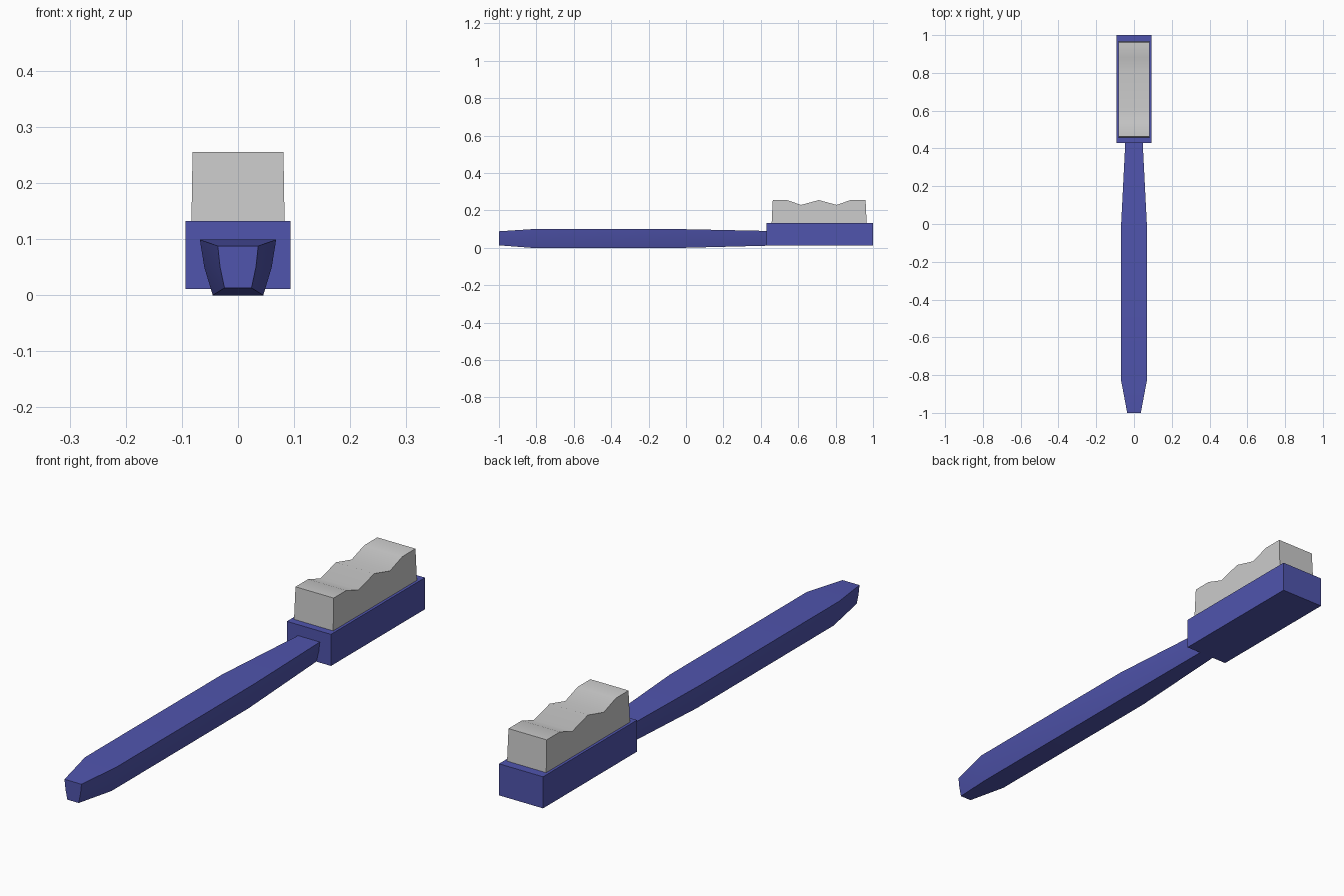
import bpy, math

if "Cube" in bpy.data.objects:
    bpy.data.objects.remove(bpy.data.objects["Cube"])

blue = bpy.data.materials.new("blue_plastic")
blue.diffuse_color = (0.08, 0.09, 0.42, 1)
blue.use_nodes = True
blue.node_tree.nodes["Principled BSDF"].inputs["Base Color"].default_value = blue.diffuse_color


def loft(name, rings, material=None, angle=30):
    """Skin a list of equal-length closed rings and cap both ends."""
    n = len(rings[0])
    verts = [p for ring in rings for p in ring]
    faces = [tuple(range(n))[::-1],
             tuple(range((len(rings) - 1) * n, len(rings) * n))]
    for r in range(len(rings) - 1):
        for i in range(n):
            j = (i + 1) % n
            faces.append((r * n + i, r * n + j, (r + 1) * n + j, (r + 1) * n + i))
    mesh = bpy.data.meshes.new(name)
    mesh.from_pydata(verts, [], faces)
    mesh.shade_smooth()
    mesh.set_sharp_from_angle(angle=math.radians(angle))
    if material:
        mesh.materials.append(material)
    obj = bpy.data.objects.new(name, mesh)
    bpy.context.collection.objects.link(obj)
    return obj


def handle_ring(y, top, mid, bottom, z0, z1):
    zm = (z0 + z1) / 2
    return [(-bottom, y, z0), (-mid, y, zm), (-top, y, z1),
            (top, y, z1), (mid, y, zm), (bottom, y, z0)][::-1]


# Handle: tapered section, slightly bowed sides
loft("handle", [
    handle_ring(-1.0, 0.036, 0.032, 0.024, 0.013, 0.088),
    handle_ring(-0.83, 0.068, 0.060, 0.045, 0.0, 0.099),
    handle_ring(0.0, 0.068, 0.060, 0.045, 0.0, 0.099),
    handle_ring(0.435, 0.046, 0.041, 0.031, 0.011, 0.09),
][::-1], blue)

# Head block
hw = 0.0935
loft("head", [[(-hw, 0.43, z), (hw, 0.43, z), (hw, 1.0, z), (-hw, 1.0, z)]
              for z in (0.011, 0.132)], blue)

# Bristle block: wavy profile, narrowing slightly towards the top
profile = [(0.458, 0.13), (0.464, 0.255), (0.54, 0.255), (0.615, 0.229),
           (0.71, 0.255), (0.805, 0.229), (0.88, 0.255), (0.96, 0.255),
           (0.966, 0.13)]
half = lambda z: 0.083 - 0.002 * (z - 0.13) / 0.125
loft("bristles", [[(s * half(z), y, z) for y, z in profile] for s in (1, -1)],
     angle=45)

# Keep every shell facing outward
import bmesh
for obj in bpy.context.collection.objects:
    bm = bmesh.new()
    bm.from_mesh(obj.data)
    bmesh.ops.recalc_face_normals(bm, faces=bm.faces)
    bm.to_mesh(obj.data)
    bm.free()
